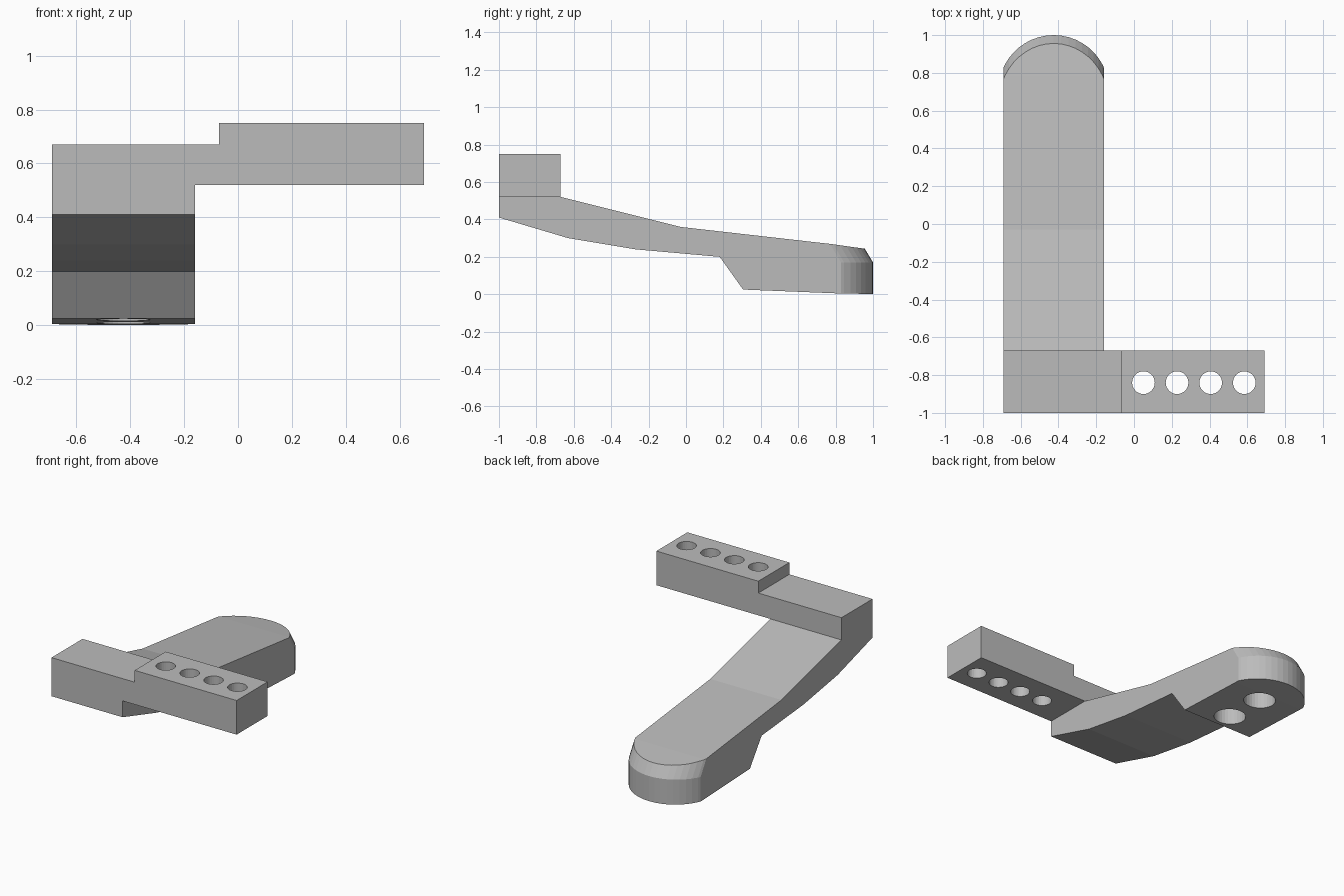
import bpy, bmesh, math
from mathutils import Vector

cube = bpy.data.objects.get("Cube")
if cube:
    bpy.data.objects.remove(cube, do_unlink=True)

grey = bpy.data.materials.new("light grey")
grey.use_nodes = True
grey.diffuse_color = (0.5, 0.5, 0.5, 1)
grey.node_tree.nodes["Principled BSDF"].inputs["Base Color"].default_value = (0.5, 0.5, 0.5, 1)

X0, X1 = -0.69, -0.16          # sides of the arm
MID = (X0 + X1) / 2
HALF = (X1 - X0) / 2


def loft(name, rings):
    """Solid through matching rings of points, closed at both ends."""
    bm = bmesh.new()
    loops = [[bm.verts.new(p) for p in ring] for ring in rings]
    n = len(loops[0])
    for a, b in zip(loops, loops[1:]):
        for i in range(n):
            j = (i + 1) % n
            bm.faces.new((a[i], a[j], b[j], b[i]))
    bm.faces.new(loops[0])
    bm.faces.new(loops[-1])
    bmesh.ops.recalc_face_normals(bm, faces=bm.faces)
    mesh = bpy.data.meshes.new(name)
    bm.to_mesh(mesh)
    bm.free()
    mesh.materials.append(grey)
    obj = bpy.data.objects.new(name, mesh)
    bpy.context.collection.objects.link(obj)
    return obj


def combine(target, other, operation):
    """Apply a boolean and remove the helper."""
    mod = target.modifiers.new("boolean", "BOOLEAN")
    mod.object, mod.operation, mod.solver = other, operation, "EXACT"
    bpy.context.view_layer.objects.active = target
    bpy.ops.object.modifier_apply(modifier=mod.name)
    bpy.data.objects.remove(other, do_unlink=True)


def drill(target, x, y, radius, bottom, top):
    """Vertical round hole."""
    angles = [math.tau * i / 32 for i in range(32)]
    rings = [[(x + radius * math.cos(a), y + radius * math.sin(a), z) for a in angles]
             for z in (bottom, top)]
    combine(target, loft("hole_cutter", rings), "DIFFERENCE")


# Arm with foot: side profile swept across the width
side = [(-1, 0.41), (-0.63, 0.30), (-0.27, 0.24), (0.18, 0.20), (0.305, 0.025),
        (0.8, 0.005), (1.05, 0), (1.05, 0.23), (0.78, 0.268), (-0.03, 0.36),
        (-0.67, 0.52), (-0.67, 0.67), (-1, 0.67)]
lever = loft("lever_arm", [[(x, y, z) for y, z in side] for x in (X0, X1)])

# Rounded toe with a sloped upper rim, as an intersecting block
R = 0.292
spread = math.asin((HALF + 0.02) / R)
arc = [(MID + R * math.sin(t), 1 - R + R * math.cos(t))
       for t in (spread * (i / 10 - 1) for i in range(21))]
plan = [(X0 - 0.02, -1.2)] + arc + [(X1 + 0.02, -1.2)]
levels = [(-0.1, 0), (0.17, 0), (0.9, 0.44)]
toe = loft("toe_block", [[(x, y - shift if y > 0 else y - 1, z) for x, y in plan]
                         for z, shift in levels])
combine(lever, toe, "INTERSECT")

# Stepped cross bar
front = [(X1, 0.52), (0.69, 0.52), (0.69, 0.75), (-0.07, 0.75), (-0.07, 0.67), (X1, 0.67)]
bar = loft("cross_bar", [[(x, y, z) for x, z in front] for y in (-1, -0.67)])

# Through holes in the bar, blind holes under the foot
for i in range(4):
    drill(bar, 0.05 + 0.178 * i, -0.84, 0.06, 0.4, 0.9)
for y in (0.43, 0.72):
    drill(lever, MID, y, 0.1, -0.1, 0.16)
combine(lever, bar, "UNION")

# Merge flat regions left by the joins
bm = bmesh.new()
bm.from_mesh(lever.data)
bmesh.ops.remove_doubles(bm, verts=bm.verts, dist=0.0005)
bmesh.ops.dissolve_limit(bm, angle_limit=math.radians(0.5), verts=bm.verts, edges=bm.edges)
bm.to_mesh(lever.data)
bm.free()
